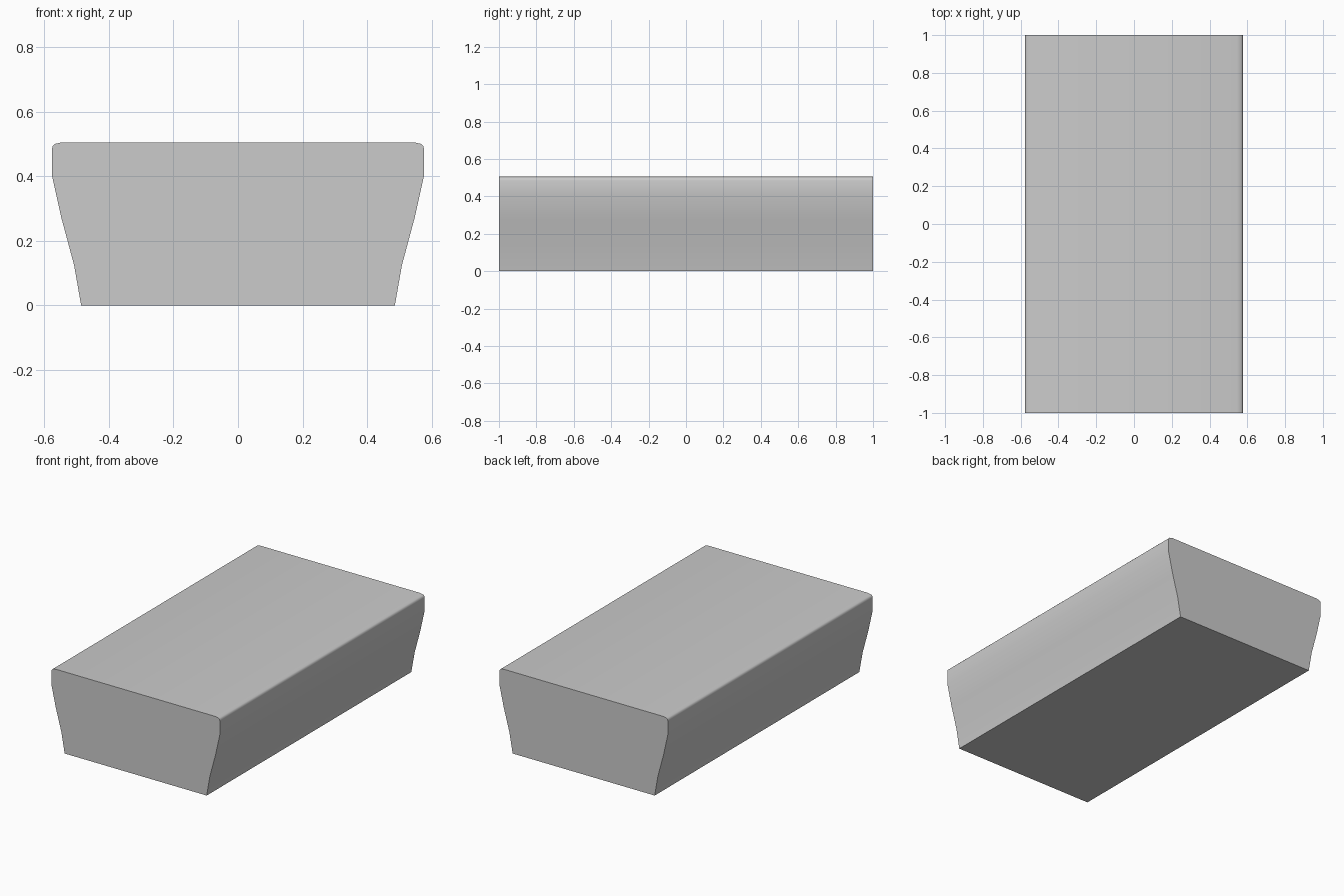
import bpy, bmesh, math

if "Cube" in bpy.data.objects:
    bpy.data.objects.remove(bpy.data.objects["Cube"])

# Right half of the cross-section (x, z), from base to rounded top corner
half = [(0.486, 0.0), (0.492, 0.04), (0.508, 0.125), (0.547, 0.27), (0.576, 0.40),
        (0.576, 0.485), (0.574, 0.494), (0.568, 0.500), (0.545, 0.505)]
half.pop(1)
profile = half + [(-x, z) for x, z in reversed(half)]

# Extrude the section along the length
bm = bmesh.new()
face = bm.faces.new([bm.verts.new((x, -1, z)) for x, z in profile])
ext = bmesh.ops.extrude_face_region(bm, geom=[face], use_keep_orig=True)
moved = [g for g in ext["geom"] if isinstance(g, bmesh.types.BMVert)]
bmesh.ops.translate(bm, verts=moved, vec=(0, 2, 0))
bmesh.ops.recalc_face_normals(bm, faces=bm.faces)

mesh = bpy.data.meshes.new("flared_block")
bm.to_mesh(mesh)
bm.free()
block = bpy.data.objects.new("flared_block", mesh)
bpy.context.collection.objects.link(block)

# Smooth sides with sharp ends and base
bpy.context.view_layer.objects.active = block
block.select_set(True)
bpy.ops.object.shade_smooth_by_angle(angle=math.radians(50))
